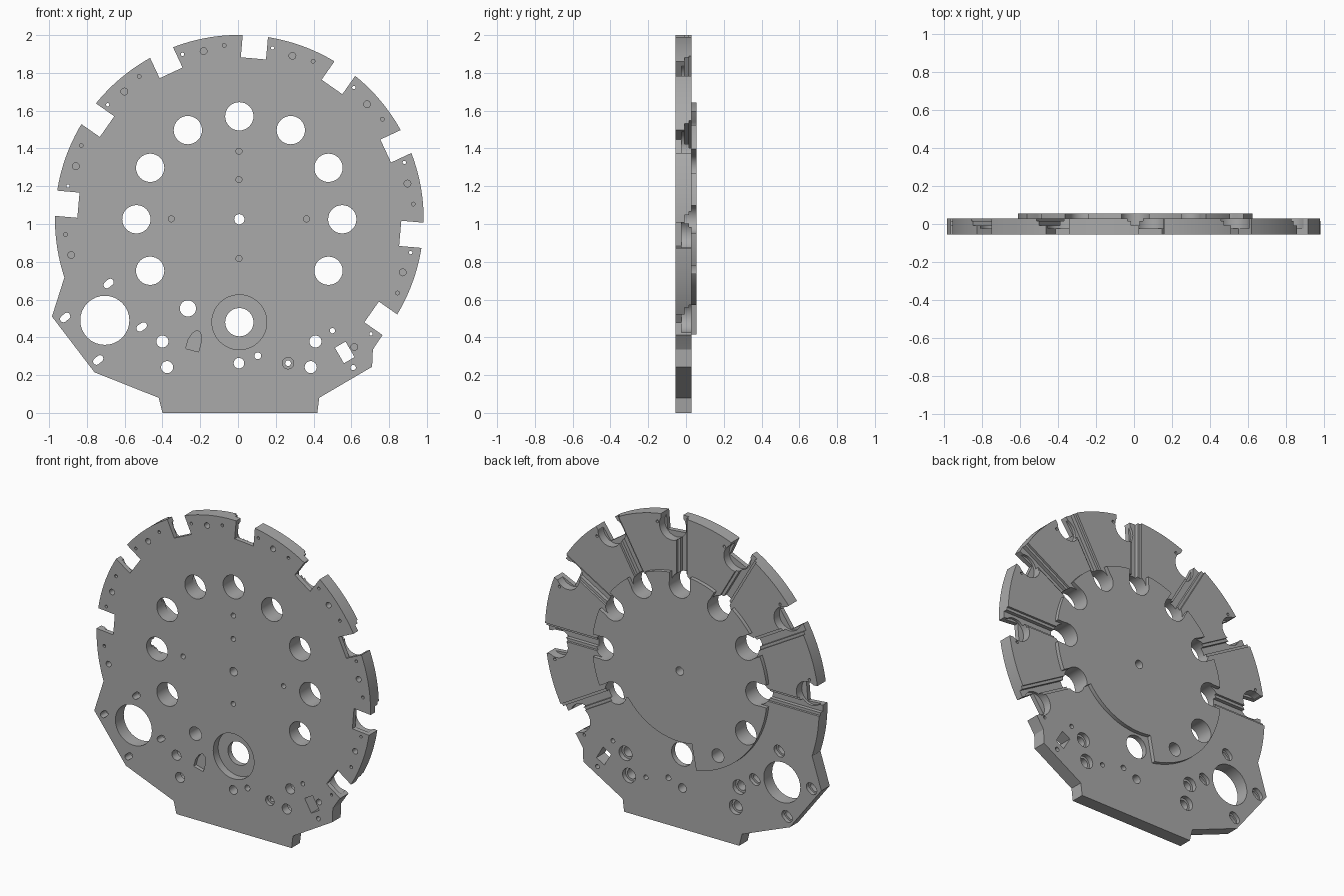
import bpy, bmesh
from math import sin, cos, radians, pi

cube = bpy.data.objects.get("Cube")
if cube:
    bpy.data.objects.remove(cube, do_unlink=True)

CX, CZ = 0.007, 1.025          # hub of the wheel-like plate
FRONT, FACE, BACK = -0.055, 0.03, 0.055
THROUGH = (-0.1, 0.1)

grey = bpy.data.materials.new("plain_grey")
grey.use_nodes = True
grey.diffuse_color = (0.4, 0.4, 0.4, 1)
grey.node_tree.nodes["Principled BSDF"].inputs["Base Color"].default_value = (0.4, 0.4, 0.4, 1)


def polar(r, deg):
    return CX + r * cos(radians(deg)), CZ + r * sin(radians(deg))


def circle(center, r, n=32):
    return [(center[0] + r * cos(2 * pi * i / n), center[1] + r * sin(2 * pi * i / n))
            for i in range(n)]


def turned(center, pts, deg):
    c, s = cos(radians(deg)), sin(radians(deg))
    return [(center[0] + x * c - z * s, center[1] + x * s + z * c) for x, z in pts]


def box(center, w, h, deg):
    w, h = w / 2, h / 2
    return turned(center, [(-w, -h), (w, -h), (w, h), (-w, h)], deg)


def radial_box(r0, r1, width, deg):
    return box(polar((r0 + r1) / 2, deg), r1 - r0, width, deg)


def capsule(center, length, r, deg):
    d = length / 2 - r
    ends = [(d + r * cos(t), r * sin(t)) for t in [pi * (i / 8 - 0.5) for i in range(9)]]
    return turned(center, ends + [(-x, -z) for x, z in ends], deg)


def prisms(name, shapes):
    """One object made of flat outlines extruded along y: (points, (y0, y1))."""
    bm = bmesh.new()
    for pts, (y0, y1) in shapes:
        face = bm.faces.new([bm.verts.new((x, y0, z)) for x, z in pts])
        out = bmesh.ops.extrude_face_region(bm, geom=[face])
        moved = [v for v in out["geom"] if isinstance(v, bmesh.types.BMVert)]
        bmesh.ops.translate(bm, verts=moved, vec=(0, y1 - y0, 0))
    bmesh.ops.recalc_face_normals(bm, faces=bm.faces[:])
    mesh = bpy.data.meshes.new(name)
    bm.to_mesh(mesh)
    bm.free()
    mesh.materials.append(grey)
    ob = bpy.data.objects.new(name, mesh)
    bpy.context.collection.objects.link(ob)
    return ob


def cut(target, shapes):
    cutter = prisms("cutter", shapes)
    cutter.hide_render = True
    mod = target.modifiers.new("cut", "BOOLEAN")
    mod.operation = "DIFFERENCE"
    mod.solver = "EXACT"
    mod.object = cutter
    bpy.context.view_layer.objects.active = target
    bpy.ops.object.modifier_apply(modifier=mod.name)
    bpy.data.objects.remove(cutter, do_unlink=True)


# Main plate: round rim with a flat-sided foot
rim = [polar(0.976, -39.8 + 238.2 * i / 110) for i in range(111)]
foot = [(-0.985, 0.51), (-0.76, 0.215), (-0.42, 0.08), (-0.40, 0), (0.42, 0),
        (0.43, 0.08), (0.71, 0.244), (0.714, 0.335)]
plate = prisms("main_plate", [(rim + foot, (FRONT, FACE))])

stations = range(-30, 181, 30)
ring_holes = [polar(0.545, a) for a in list(stations) + [210, 270]]
tool_hole = (-0.265, 0.553)

# Rim notches and through holes
cut(plate, [(radial_box(0.855, 1.1, 0.134, a - 5), THROUGH) for a in stations])
cut(plate, [(circle(p, 0.075), THROUGH) for p in ring_holes])
bolts = [(-0.40, 0.378), (-0.375, 0.242), (0.385, 0.242), (0.41, 0.378)]
holes = [(tool_hole, 0.043), ((CX, CZ), 0.027), ((-0.705, 0.49), 0.13),
         ((0.005, 0.263), 0.028), ((0.105, 0.302), 0.018), ((0.265, 0.263), 0.015),
         ((0.5, 0.435), 0.014), ((0.61, 0.24), 0.014)]
holes += [(p, 0.032) for p in bolts]
cut(plate, [(circle(p, r), THROUGH) for p, r in holes])
cut(plate, [(circle(polar(0.924, a + 19), 0.009, 12), THROUGH) for a in range(-60, 151, 30)])

# Slots around the large opening and the tilted rectangular window
slots = [((-0.685, 0.685), 40), ((-0.915, 0.505), 40),
         ((-0.51, 0.455), 35), ((-0.74, 0.28), 40)]
cut(plate, [(capsule(p, 0.06, 0.018, a), THROUGH) for p, a in slots]
    + [(box((0.565, 0.32), 0.065, 0.095, 30), THROUGH)])

# Recesses on the front: round seat, pin holes and arched pocket
front = (-0.1, 0.0)
cut(plate, [(circle(ring_holes[-1], 0.145, 48), (-0.1, -0.005))])
pins = [(0.005, 1.385), (0.005, 1.235), (0.005, 0.817), (-0.353, 1.027), (0.363, 1.027)]
cut(plate, [(circle(p, 0.016, 16), front) for p in pins]
    + [(circle(polar(0.91, a), 0.018, 16), front) for a in range(-48, 193, 30)]
    + [(circle(polar(0.924, a), 0.01, 12), front) for a in range(-25, 186, 30)]
    + [(circle((0.265, 0.263), 0.03, 24), (-0.1, -0.03))])
arch = [(-0.035, -0.05), (0.035, -0.05), (0.035, 0.01), (0.02, 0.05), (0, 0.06),
        (-0.02, 0.04), (-0.035, 0)]
cut(plate, [(turned((-0.23, 0.38), arch, -15), (-0.1, -0.03))])

# Recesses on the back: bolt seats, slot seats, rim pockets and radial grooves
cut(plate, [(circle(p, 0.046, 24), (0.0, 0.1)) for p in bolts]
    + [(capsule(p, 0.08, 0.03, a), (0.005, 0.1)) for p, a in slots])
cut(plate, [(circle(polar(0.9, a - 5), 0.083), (-0.025, 0.1)) for a in stations])
cut(plate, [(radial_box(0.56, 1.1, 0.08, a), (0.016, 0.1)) for a in stations])
cut(plate, [(radial_box(0.56, 1.1, 0.045, a), (-0.008, 0.1)) for a in stations])

# Raised disc on the back, with one sector stepped in to a smaller radius
wide = [polar(0.622, -36 + 295 * i / 110) for i in range(111)]
narrow = [polar(0.455, 259 + 65 * i / 30) for i in range(31)]
disc = prisms("raised_back_disc", [(wide + narrow, (FACE - 0.001, BACK))])
cut(disc, [(circle(p, 0.075), THROUGH) for p in ring_holes[:-1]]
    + [(circle(tool_hole, 0.043), THROUGH), (circle((CX, CZ), 0.027), THROUGH)])
cut(disc, [(radial_box(0.55, 0.8, 0.145, a), THROUGH) for a in stations])

# Crisp edges with smooth curved walls
for ob in (plate, disc):
    bpy.ops.object.select_all(action="DESELECT")
    ob.select_set(True)
    bpy.context.view_layer.objects.active = ob
    bpy.ops.object.shade_smooth_by_angle(angle=radians(30))
